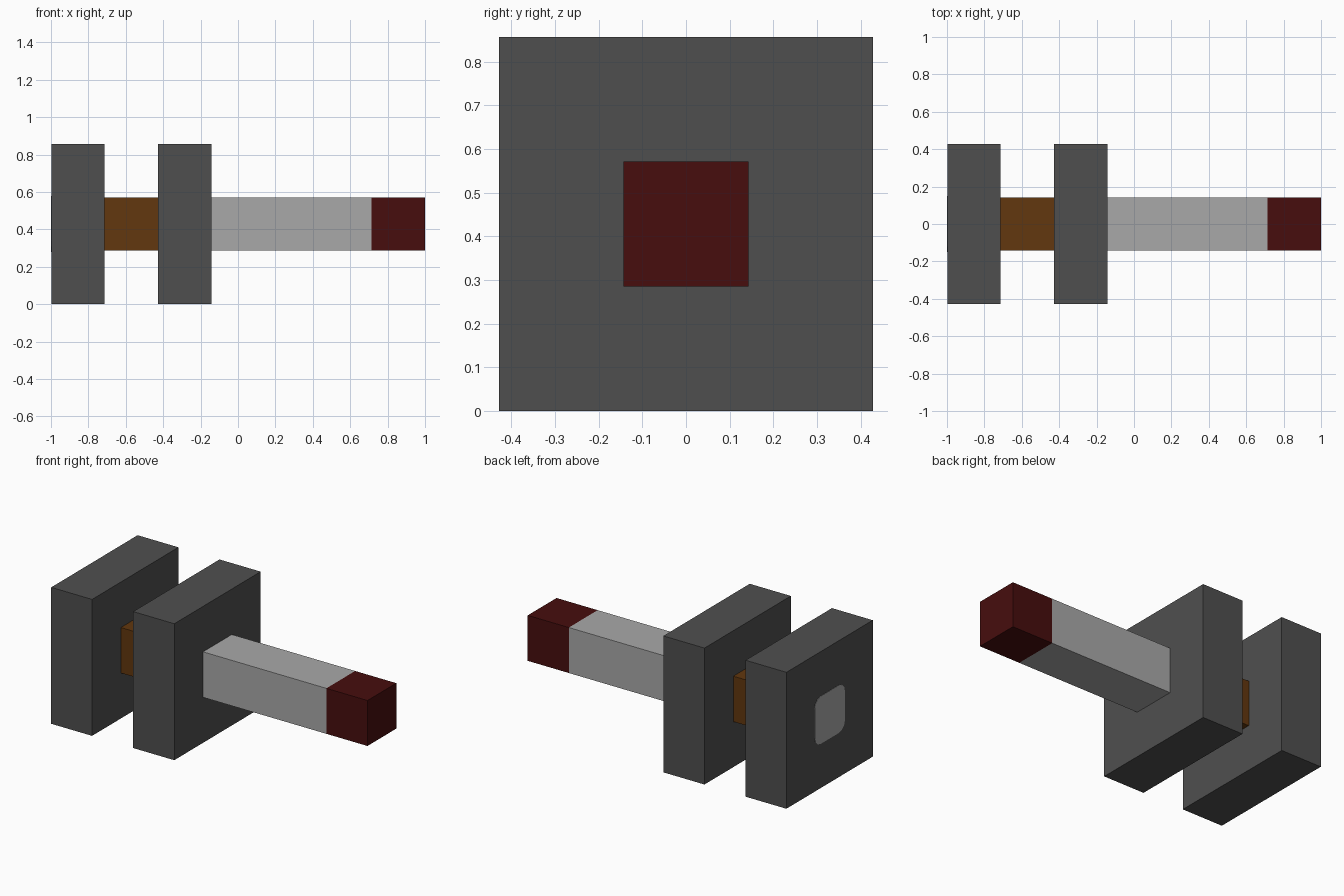
import bpy, bmesh, math

old = bpy.data.objects.get("Cube")
if old:
    bpy.data.objects.remove(old, do_unlink=True)

U = 2 / 7            # block unit: the whole length is seven units
MID = 1.5 * U        # height of the central axis


def linear(v):
    v /= 255
    return v / 12.92 if v <= 0.04045 else ((v + 0.055) / 1.055) ** 2.4


def material(name, rgb):
    m = bpy.data.materials.new(name)
    m.use_nodes = True
    col = (*[linear(c) for c in rgb], 1)
    m.diffuse_color = col
    bsdf = m.node_tree.nodes["Principled BSDF"]
    bsdf.inputs["Base Color"].default_value = col
    bsdf.inputs["Roughness"].default_value = 0.8
    return m


dark_grey = material("dark grey", (79, 79, 79))
light_grey = material("light grey", (169, 169, 169))
brown = material("brown", (98, 55, 14))
dark_red = material("dark red", (71, 13, 13))


def block(name, x0, x1, width, mat, corner=0):
    """Square bar along x from x0 to x1, optionally with rounded long edges."""
    bm = bmesh.new()
    bmesh.ops.create_cube(bm, size=1)
    for v in bm.verts:
        v.co.x *= x1 - x0
        v.co.y *= width
        v.co.z *= width
    if corner:
        edges = [e for e in bm.edges
                 if abs(e.verts[0].co.x - e.verts[1].co.x) > 1e-6]
        bmesh.ops.bevel(bm, geom=edges, offset=corner, segments=3,
                        profile=0.5, affect='EDGES')
    mesh = bpy.data.meshes.new(name)
    bm.to_mesh(mesh)
    bm.free()
    mesh.materials.append(mat)
    ob = bpy.data.objects.new(name, mesh)
    ob.location = ((x0 + x1) / 2, 0, MID)
    bpy.context.collection.objects.link(ob)
    return ob


# Two square plates joined by a short neck
block("end_plate", -0.998, -1 + U, 3 * U, dark_grey)
block("neck", -1 + U, -1 + 2 * U, U, brown)
block("inner_plate", -1 + 2 * U, -1 + 3 * U, 3 * U, dark_grey)

# Long shaft with a coloured tip
block("shaft", -1 + 3 * U, -1 + 6 * U, U, light_grey)
block("shaft_tip", -1 + 6 * U, 1, U, dark_red)

# Thin rounded square on the outer face of the end plate
block("end_plate_badge", -1, -0.994, 0.30, light_grey, corner=0.06)
